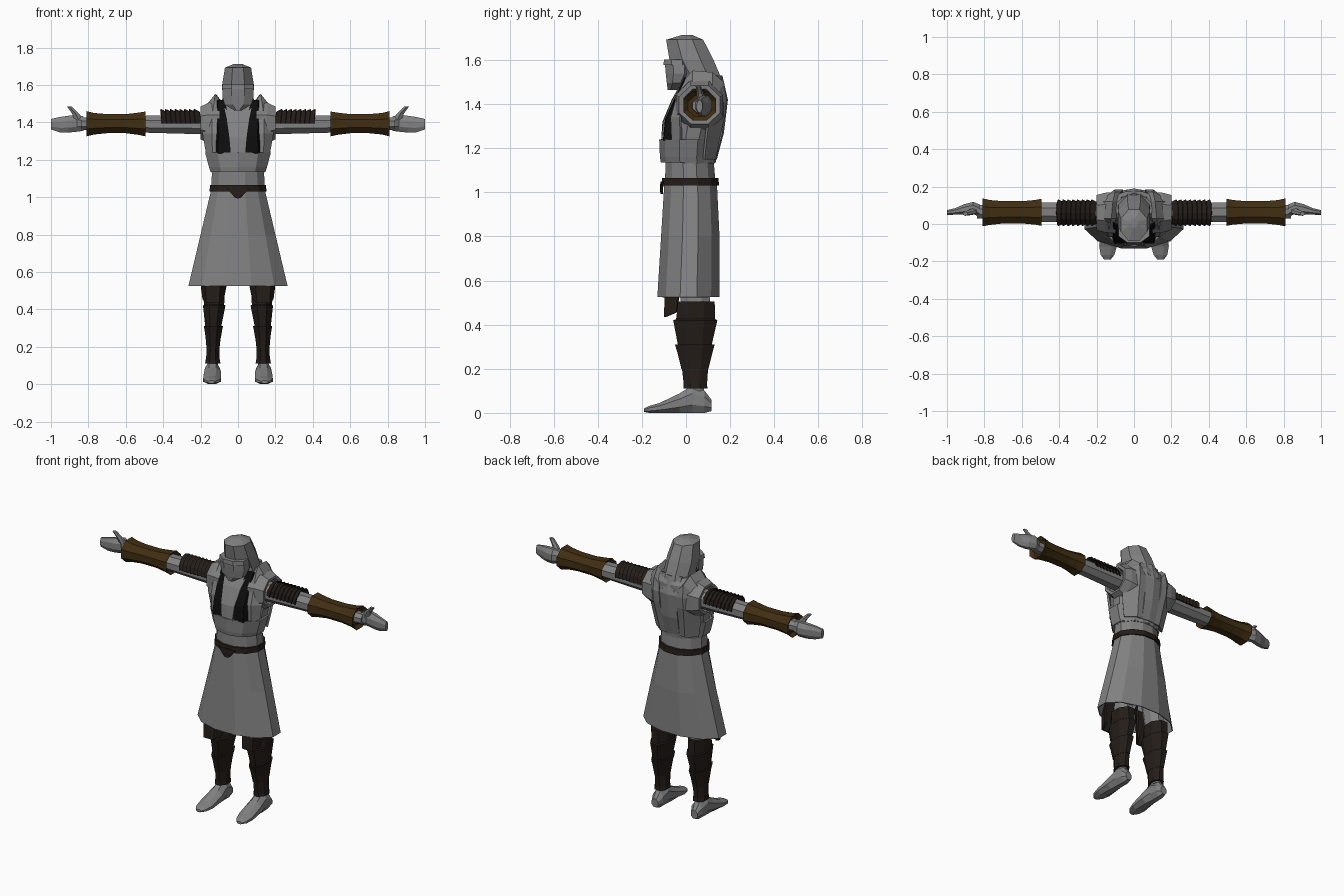
import bpy, bmesh, math
from mathutils import Vector


def material(name, rgb):
    m = bpy.data.materials.new(name)
    m.diffuse_color = (*rgb, 1)
    return m


GREY = material("grey_cloth", (0.22, 0.22, 0.22))
BROWN = material("brown_leather", (0.052, 0.027, 0.006))
DARK = material("dark_leather", (0.018, 0.0125, 0.01))
BLACK = material("black_cloth", (0.004, 0.004, 0.004))


def finish(bm, name, mat=GREY, mirror=False, thick=0):
    bmesh.ops.recalc_face_normals(bm, faces=bm.faces)
    me = bpy.data.meshes.new(name)
    bm.to_mesh(me)
    bm.free()
    ob = bpy.data.objects.new(name, me)
    bpy.context.collection.objects.link(ob)
    me.materials.append(mat)
    if thick:
        s = ob.modifiers.new("thickness", 'SOLIDIFY')
        s.thickness = thick
    if mirror:
        ob.modifiers.new("mirror", 'MIRROR')
    return ob


def place(axis, t, a, b):
    return {'x': Vector((t, a, b)), 'y': Vector((a, t, b)), 'z': Vector((a, b, t))}[axis]


def loft(name, axis, rings, n=8, mat=GREY, mirror=False, caps=True, thick=0):
    """Rings are (position, min a, max a, min b, max b) along the axis."""
    bm = bmesh.new()
    loops = []
    k = 1 / math.cos(math.pi / n)
    for t, a0, a1, b0, b1 in rings:
        loop = []
        for i in range(n):
            w = 2 * math.pi * (i + 0.5) / n
            a = (a0 + a1) / 2 + (a1 - a0) / 2 * k * math.cos(w)
            b = (b0 + b1) / 2 + (b1 - b0) / 2 * k * math.sin(w)
            loop.append(bm.verts.new(place(axis, t, a, b)))
        loops.append(loop)
    for p, q in zip(loops, loops[1:]):
        for i in range(n):
            j = (i + 1) % n
            bm.faces.new((p[i], p[j], q[j], q[i]))
    if caps:
        bm.faces.new(loops[0])
        bm.faces.new(loops[-1])
    return finish(bm, name, mat, mirror, thick)


def ribbon(name, rows, mat=GREY, mirror=True, thick=0.012):
    """Rows are lists of points; neighbours are joined with quads."""
    bm = bmesh.new()
    vs = [[bm.verts.new(p) for p in row] for row in rows]
    for p, q in zip(vs, vs[1:]):
        for i in range(len(p) - 1):
            bm.faces.new((p[i], p[i + 1], q[i + 1], q[i]))
    return finish(bm, name, mat, mirror, thick)


# Torso, chest band, waist
loft("torso", 'z', [(1.13, -.14, .14, -.085, .13), (1.25, -.165, .165, -.085, .145),
                    (1.33, -.175, .175, -.075, .165), (1.42, -.175, .175, -.03, .175),
                    (1.48, -.15, .15, .0, .175), (1.52, -.1, .1, .02, .15)], 12)
loft("chest_band", 'z', [(1.135, -.147, .147, -.108, .13), (1.16, -.155, .155, -.112, .13),
                         (1.24, -.176, .176, -.115, .14)], 10)
loft("waist", 'z', [(1.03, -.145, .145, -.095, .135), (1.15, -.138, .138, -.093, .125)], 12)

# Belt and buckle
loft("belt", 'z', [(1.03, -.152, .152, -.112, .15), (1.065, -.15, .15, -.108, .147)], 12, DARK)
ribbon("buckle", [[(0, -.116, .993), (.016, -.116, .996)], [(0, -.118, 1.018), (.034, -.116, 1.018)],
                  [(0, -.116, 1.05), (.06, -.113, 1.045)]], DARK)

# Skirt
loft("skirt", 'z', [(.525, -.265, .265, -.13, .152), (.8, -.2, .2, -.113, .152),
                    (1.045, -.142, .142, -.098, .14)], 12, caps=False, thick=0.006)

# Tabard panel and dark chest panels
ribbon("front_tabard", [[(0, -.113, 1.23), (.038, -.113, 1.23)], [(0, -.107, 1.32), (.046, -.103, 1.32)],
                        [(0, -.065, 1.42), (.06, -.062, 1.42)], [(0, -.02, 1.5), (.078, -.012, 1.5)]])
ribbon("chest_panel", [[(.03, -.105, 1.235), (.108, -.103, 1.235), (.12, -.06, 1.235)],
                       [(.036, -.096, 1.33), (.104, -.092, 1.33), (.118, -.06, 1.34)],
                       [(.05, -.056, 1.42), (.108, -.05, 1.42), (.115, -.03, 1.42)],
                       [(.07, -.008, 1.52), (.108, 0, 1.52), (.115, .01, 1.51)]],
       BLACK, thick=0.006)

# Vest flaps passing over the shoulders and down the back: y, z, inner x, outer x, outer y shift
path = [(-.066, 1.24, .118, .172, .04), (-.07, 1.34, .112, .19, .04), (-.044, 1.43, .111, .192, .05),
        (.0, 1.52, .1, .175, .04), (.03, 1.552, .095, .17, .0), (.12, 1.545, .085, .165, .0),
        (.172, 1.5, .07, .16, -.03), (.184, 1.42, .06, .185, -.06), (.178, 1.35, .06, .185, -.07),
        (.155, 1.25, .055, .17, -.06), (.135, 1.15, .05, .15, -.05)]
rows = []
for y, z, xi, xo, turn in path:
    drop = .06 if z > 1.49 else 0
    rows.append([(xi, y, z - drop * .6), (xi + (xo - xi) * .35, y, z), (xo, y + turn, z - drop)])
ribbon("vest_flap", rows)
ribbon("back_panel", [[(0, .14, 1.15), (.05, .135, 1.15)], [(0, .172, 1.27), (.055, .165, 1.27)],
                      [(0, .19, 1.42), (.06, .18, 1.42)], [(0, .165, 1.53), (.07, .14, 1.53)]])

# Sleeve openings, hollowed around the arm
loft("sleeve", 'x', [(.1, -.05, .17, 1.27, 1.51), (.155, -.045, .167, 1.285, 1.505),
                     (.2, -.032, .155, 1.31, 1.485), (.198, -.012, .135, 1.325, 1.468),
                     (.17, .0, .125, 1.335, 1.45)], 8, mirror=True)

# Hood, mask and brow
loft("hood", 'z', [(1.44, -.1, .1, -.03, .18), (1.53, -.083, .083, -.035, .155),
                   (1.6, -.085, .085, -.075, .125), (1.692, -.07, .07, -.09, .078),
                   (1.713, -.02, .02, -.02, .03)], 8)
loft("face_mask", 'z', [(1.464, -.02, .02, -.083, -.04), (1.495, -.072, .072, -.087, 0),
                        (1.54, -.084, .084, -.092, .03), (1.6, -.08, .08, -.097, .03)], 8)
loft("brow", 'z', [(1.578, -.086, .086, -.102, .02), (1.603, -.083, .083, -.1, .02)], 8)

# Arms, bracers, wrists
loft("arm", 'x', [(.14, .005, .12, 1.335, 1.445), (.5, .012, .115, 1.345, 1.435),
                  (.84, .03, .1, 1.36, 1.425)], 8, mirror=True)
loft("bracer", 'x', [(.515, .01, .118, 1.343, 1.438), (.495, -.01, .135, 1.325, 1.458),
                     (.53, -.003, .128, 1.333, 1.452), (.6, .003, .122, 1.342, 1.444),
                     (.7, .003, .122, 1.342, 1.444), (.77, -.005, .128, 1.335, 1.45),
                     (.81, -.012, .137, 1.325, 1.46), (.79, .01, .118, 1.343, 1.44)],
     8, BROWN, True)

# Overlapping half-round plates on the upper arm
for p in range(8):
    rows = []
    for s, r in ((0, .066), (1, .08)):
        rows.append([])
        for i in range(7):
            w = math.pi * i / 6
            x = .197 + p * .0255 + s * .03 + .008 * math.sin(w)
            rows[-1].append((x, .06 + (r - .008) * math.cos(w), 1.395 + (r - .003) * math.sin(w)))
    ribbon(f"arm_plate_{p + 1}", rows, DARK, thick=0.006)

# Hands and thumbs
loft("hand", 'x', [(.825, .035, .105, 1.355, 1.432), (.86, .055, .118, 1.35, 1.44),
                   (.91, .05, .105, 1.345, 1.435), (.955, .05, .085, 1.347, 1.428),
                   (1.0, .048, .074, 1.362, 1.418)], 8, mirror=True)
loft("thumb", 'z', [(1.41, .825, .875, .055, .095), (1.447, .85, .887, .05, .078),
                    (1.485, .89, .915, .045, .065)], 6, mirror=True)

# Legs, thigh plates, greaves
loft("leg", 'z', [(.1, .108, .162, .012, .082), (.22, .108, .16, -.005, .088),
                  (.45, .085, .175, -.02, .11), (.9, .03, .13, -.05, .1)], 8, mirror=True)
ribbon("thigh_plate", [[(.075, -.055, .455), (.1, -.1, .435), (.17, -.1, .435), (.19, -.045, .455)],
                       [(.06, -.045, .53), (.095, -.097, .53), (.175, -.097, .53), (.2, -.035, .53)],
                       [(.05, -.04, .66), (.075, -.085, .66), (.14, -.085, .66), (.18, -.03, .66)]],
       DARK)
loft("greave", 'z', [(.11, .098, .172, -.008, .094), (.2, .1, .167, -.018, .1),
                     (.3, .083, .18, -.045, .125), (.305, .09, .175, -.036, .116),
                     (.42, .067, .187, -.058, .142), (.425, .074, .182, -.045, .132),
                     (.505, .07, .187, -.035, .13)], 8, DARK, True)
loft("greave_cuff", 'z', [(.11, .094, .176, -.012, .098), (.135, .098, .172, -.01, .094)], 8, DARK, True)
loft("shin_lame", 'z', [(.2, .098, .169, -.021, .102), (.27, .09, .175, -.038, .119),
                        (.31, .08, .183, -.05, .13)], 8, DARK, True)

# Feet
loft("foot", 'y', [(.115, .115, .16, .008, .06), (.085, .1, .172, 0, .1), (.03, .098, .176, 0, .125),
                   (-.03, .09, .182, 0, .088), (-.12, .092, .186, 0, .045),
                   (-.165, .105, .178, 0, .032), (-.19, .125, .16, .004, .02)], 8, mirror=True)
